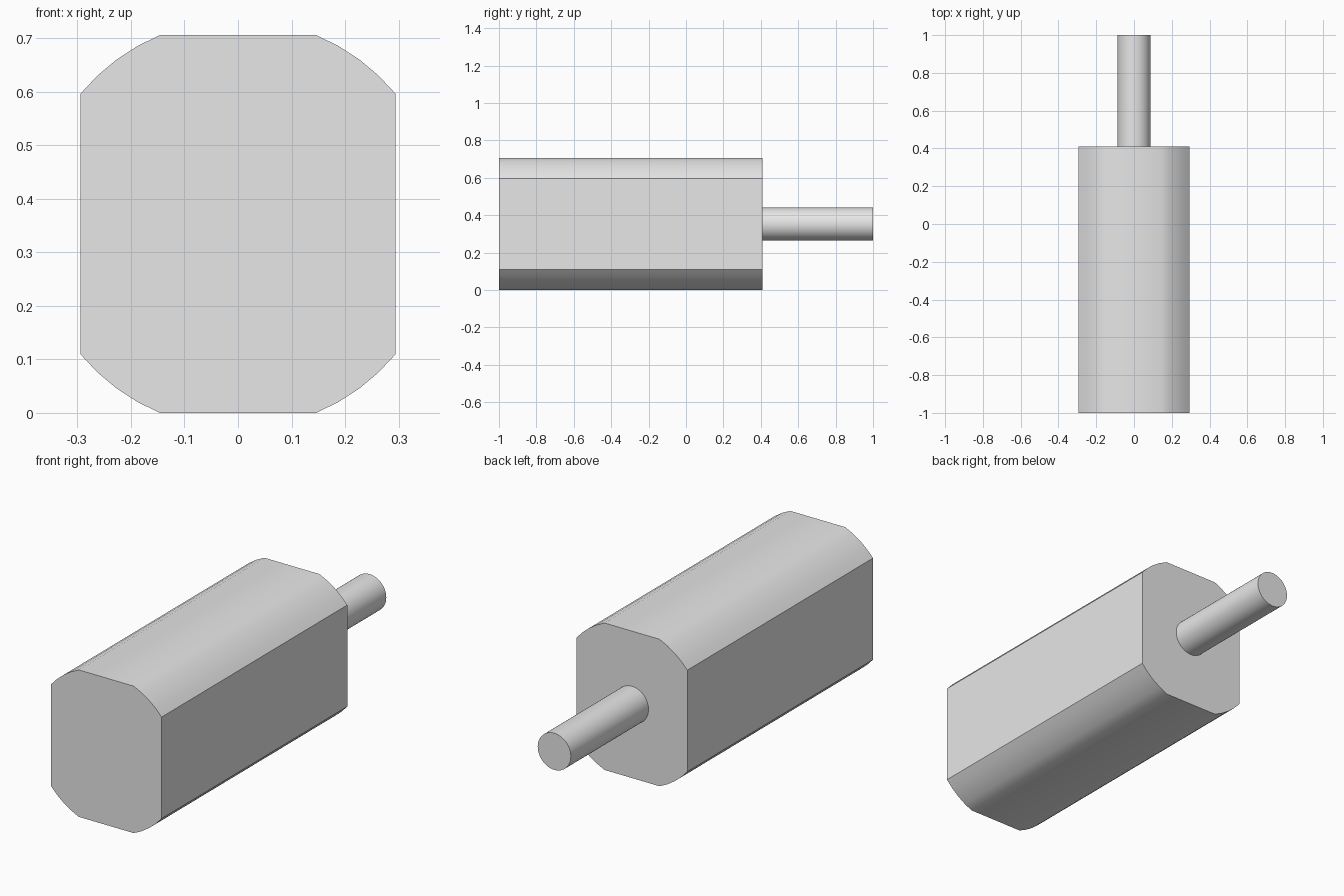
import bpy, bmesh, math

cube = bpy.data.objects.get("Cube")
if cube:
    bpy.data.objects.remove(cube, do_unlink=True)

GREY = (0.8, 0.8, 0.8, 1.0)
grey = bpy.data.materials.new("light grey")
grey.use_nodes = True
grey.diffuse_color = GREY
for node in grey.node_tree.nodes:
    if node.type == 'BSDF_PRINCIPLED':
        node.inputs["Base Color"].default_value = GREY

HALF_W, HALF_H, RADIUS = 0.294, 0.353, 0.382
FRONT, SHOULDER, BACK = -1.0, 0.41, 1.0


def extrude_profile(name, profile, y0, y1):
    """Extrude a closed (x, z) outline along y, centred at half height."""
    bm = bmesh.new()
    face = bm.faces.new([bm.verts.new((x, y0, z + HALF_H)) for x, z in profile])
    result = bmesh.ops.extrude_face_region(bm, geom=[face], use_keep_orig=True)
    moved = [v for v in result["geom"] if isinstance(v, bmesh.types.BMVert)]
    bmesh.ops.translate(bm, verts=moved, vec=(0, y1 - y0, 0))
    bmesh.ops.recalc_face_normals(bm, faces=bm.faces)
    mesh = bpy.data.meshes.new(name)
    bm.to_mesh(mesh)
    bm.free()
    mesh.materials.append(grey)
    obj = bpy.data.objects.new(name, mesh)
    bpy.context.collection.objects.link(obj)
    bpy.ops.object.select_all(action='DESELECT')
    obj.select_set(True)
    bpy.context.view_layer.objects.active = obj
    bpy.ops.object.shade_smooth_by_angle(angle=math.radians(30))
    return obj


def arc(radius, start, end, steps):
    return [(radius * math.cos(start + (end - start) * i / steps),
             radius * math.sin(start + (end - start) * i / steps))
            for i in range(steps + 1)]


# Body: a round bar cut by four flats, one corner arc mirrored to all quadrants
corner = arc(RADIUS, math.acos(HALF_W / RADIUS), math.asin(HALF_H / RADIUS), 4)
outline = (corner
           + [(-x, z) for x, z in reversed(corner)]
           + [(-x, -z) for x, z in corner]
           + [(x, -z) for x, z in reversed(corner)])
extrude_profile("body", outline, FRONT, SHOULDER)

# Shaft: a round pin centred on the back of the body
extrude_profile("shaft", arc(0.088, 0, math.tau, 48)[:-1], SHOULDER, BACK)
